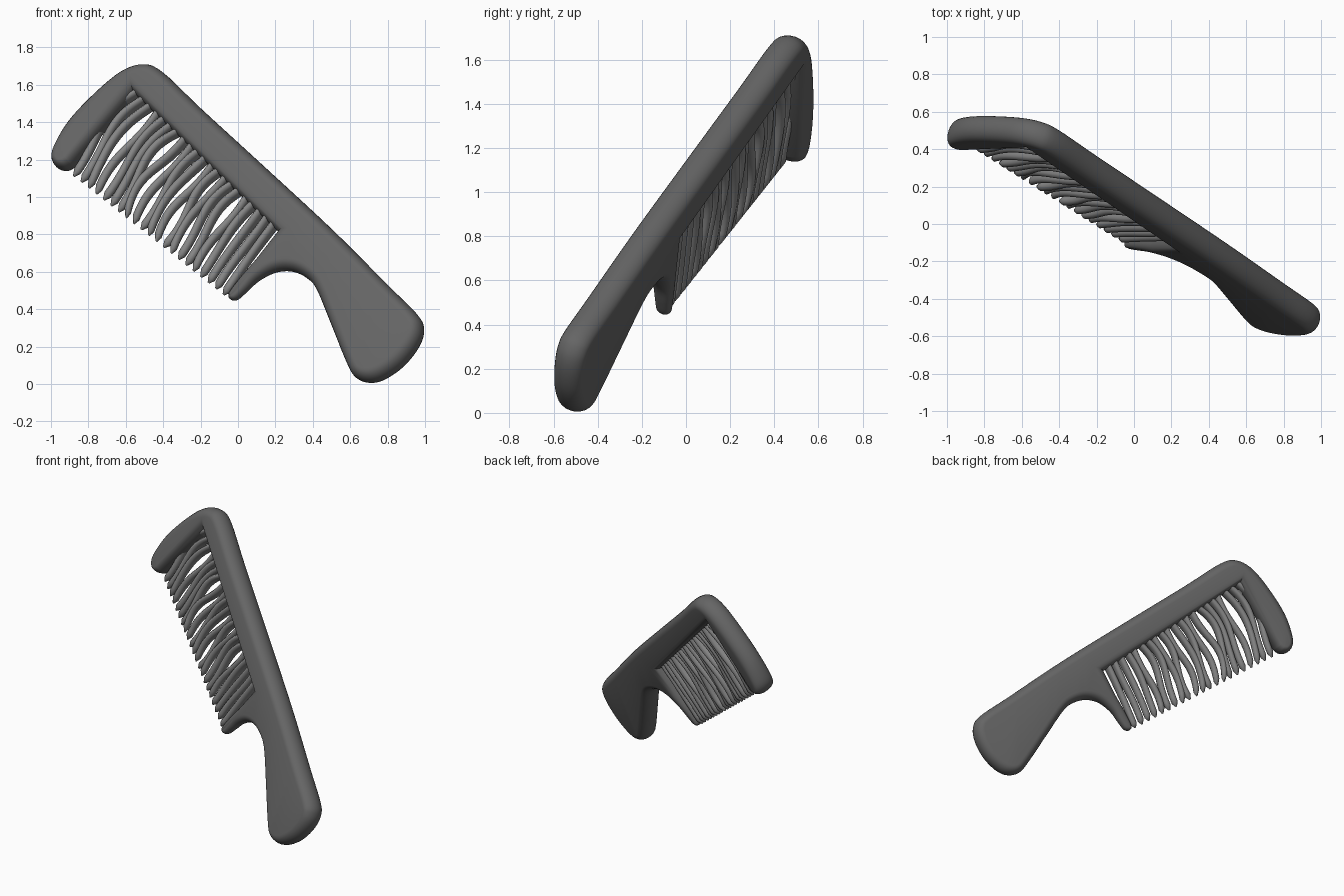
import bpy, bmesh, math, random
from mathutils import Vector

if "Cube" in bpy.data.objects:
    bpy.data.objects.remove(bpy.data.objects["Cube"])

random.seed(4)
A, B, C = -0.363, 0.336, -0.266            # tilted comb plane: y = A*x + B*z + C
N = Vector((-A, 1, -B)).normalized()


def place(p, t):
    """Front-view point (x, z) on the comb plane, pushed t along the plane normal."""
    return Vector((p.x, A * p.x + B * p.y + C, p.y)) + N * t


def material(name, v):
    m = bpy.data.materials.new(name)
    m.diffuse_color = (v, v, v, 1)
    m.use_nodes = True
    m.node_tree.nodes["Principled BSDF"].inputs["Base Color"].default_value = m.diffuse_color
    return m


def finish(bm, name, mat, angle):
    bmesh.ops.recalc_face_normals(bm, faces=bm.faces)
    me = bpy.data.meshes.new(name)
    bm.to_mesh(me)
    bm.free()
    me.materials.append(mat)
    ob = bpy.data.objects.new(name, me)
    bpy.context.collection.objects.link(ob)
    bpy.ops.object.select_all(action='DESELECT')
    ob.select_set(True)
    bpy.context.view_layer.objects.active = ob
    bpy.ops.object.shade_smooth_by_angle(angle=math.radians(angle))


def bridge(bm, rings):
    for a, b in zip(rings, rings[1:]):
        n = len(a)
        for i in range(n):
            bm.faces.new((a[i], a[(i + 1) % n], b[(i + 1) % n], b[i]))
    for r in (rings[0], rings[-1]):
        f = bm.faces.new(r)
        bmesh.ops.triangulate(bm, faces=[f])


def spline(pts, steps):
    """Catmull-Rom curve through the points."""
    P = [pts[0]] + pts + [pts[-1]]
    out = []
    for a, b, c, d in zip(P, P[1:], P[2:], P[3:]):
        for k in range(steps):
            t = k / steps
            out.append(0.5 * (2 * b + (c - a) * t + (2 * a - 5 * b + 4 * c - d) * t * t
                              + (3 * b - 3 * c + d - a) * t ** 3))
    return out + [pts[-1]]


dark = material("dark grey", 0.13)
light = material("tooth grey", 0.25)

# Body: head, spine, handle and end prong as one rounded slab
outline = [Vector(p) for p in (
    (-.88, 1.165), (-.92, 1.145), (-.965, 1.155), (-.99, 1.2), (-.975, 1.27), (-.9, 1.4),
    (-.77, 1.54), (-.62, 1.665), (-.5, 1.705), (-.4, 1.665), (-.2, 1.475), (.1, 1.2),
    (.5, .83), (.8, .53), (.96, .37), (.99, .29), (.96, .2), (.88, .1), (.78, .03),
    (.7, .01), (.63, .035), (.585, .11), (.5, .32), (.425, .5), (.37, .565), (.29, .603),
    (.2, .6), (.11, .555), (.045, .495), (-.005, .452), (-.04, .452), (-.045, .485),
    (.02, .57), (.1, .66))]
loop = spline(outline, 5) + [Vector((.22, .81)), Vector((-.55, 1.55))]
tip, head = Vector((-.03, .45)), Vector((-.95, 1.18))
inward, radius, half = [], [], []
for i, p in enumerate(loop):
    d1 = (p - loop[i - 1]).normalized()
    d2 = (loop[(i + 1) % len(loop)] - p).normalized()
    n1, n2 = Vector((d1.y, -d1.x)), Vector((d2.y, -d2.x))
    n = (n1 + n2).normalized()
    inward.append(n / max(n.dot(n1), 0.65))
    k = min(1, (p - tip).length / 0.4)
    radius.append(min(0.018 + 0.036 * k, 0.032 + 0.1 * (p - head).length))
    half.append(0.03 + 0.044 * k)
bm = bmesh.new()
rings = []
for s in range(-6, 7):
    a = s / 6 * math.pi / 2
    rings.append([bm.verts.new(place(p + n * r * (1 - math.cos(a)), h * math.sin(a)))
                  for p, n, r, h in zip(loop, inward, radius, half)])
bridge(bm, rings)
finish(bm, "comb_body", dark, 50)

# Teeth: tapered wavy rods from the spine to the open edge
COUNT, SEG, SIDES = 21, 16, 10
along = Vector((.72, -.69))
bm = bmesh.new()
for i in range(COUNT):
    f = (i + 0.3) / COUNT
    root = Vector((-.54, 1.57)).lerp(Vector((.23, .84)), f)
    end = Vector((-.89, 1.12)).lerp(Vector((-.05, .455)), f)
    amp = min(1, (1 - f) * 3)
    bow = amp * (-0.035 + random.uniform(-.02, .02))
    wave = amp * random.uniform(-.022, .022)
    rings = []
    for s in range(SEG + 1):
        t = s / SEG
        c = root.lerp(end, t) + along * (bow * math.sin(math.pi * t)
                                         + wave * math.sin(2 * math.pi * t))
        cap = 1 if t < 0.93 else max(0.25, math.sqrt(1 - ((t - .93) / .07) ** 2))
        w, h = 0.021 * cap, (0.045 - 0.022 * t) * cap
        rings.append([bm.verts.new(place(c + along * w * math.cos(q), h * math.sin(q)))
                      for q in (2 * math.pi * j / SIDES for j in range(SIDES))])
    bridge(bm, rings)
finish(bm, "comb_teeth", light, 60)
